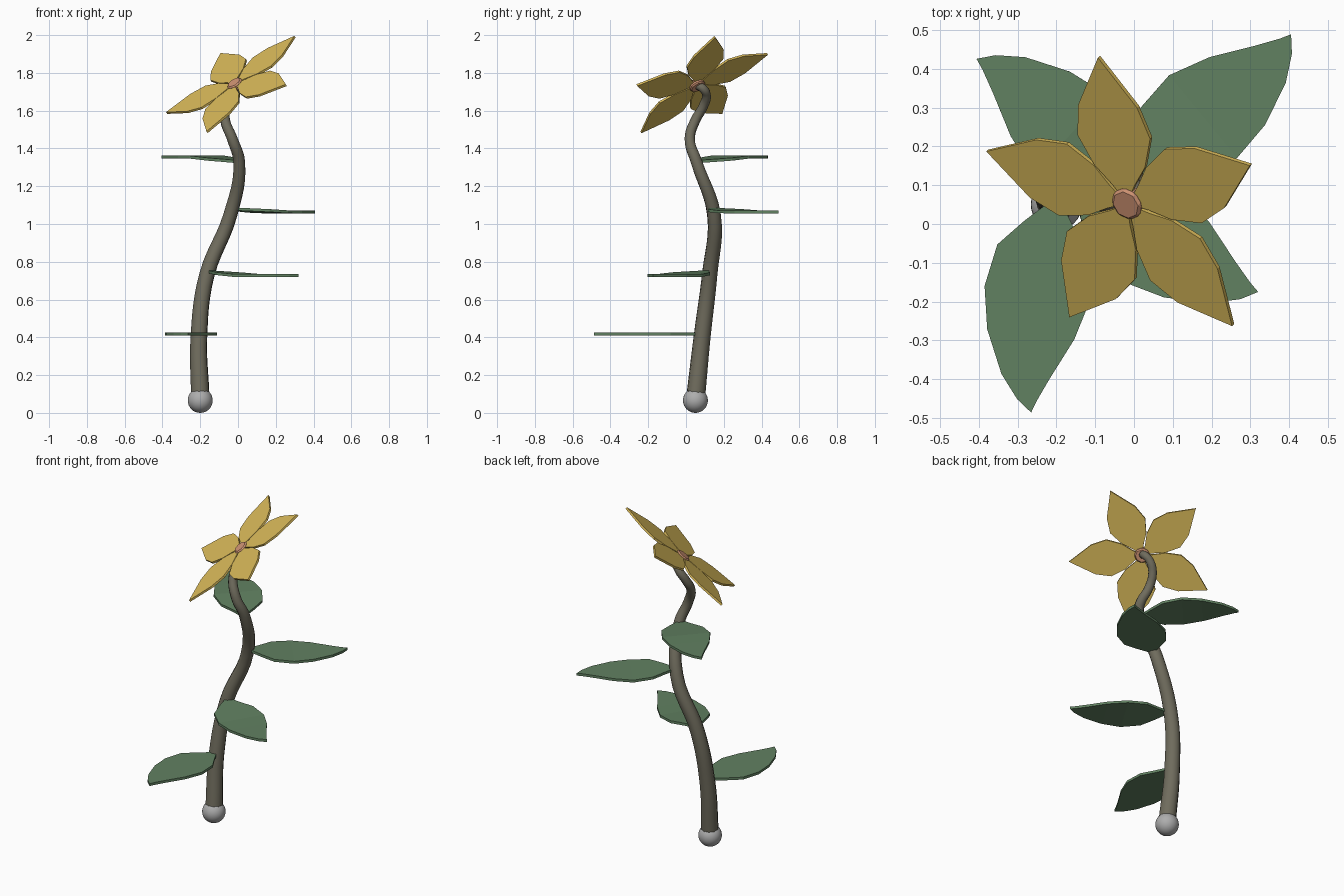
import bpy
import bmesh
from math import atan2, radians
from mathutils import Matrix, Vector

cube = bpy.data.objects.get("Cube")
if cube:
    bpy.data.objects.remove(cube, do_unlink=True)


def material(name, rgb):
    mat = bpy.data.materials.new(name)
    mat.use_nodes = True
    mat.diffuse_color = (*rgb, 1)
    bsdf = next(n for n in mat.node_tree.nodes if n.type == 'BSDF_PRINCIPLED')
    bsdf.inputs["Base Color"].default_value = (*rgb, 1)
    return mat


petal_yellow = material("petal yellow", (0.68, 0.48, 0.1))
centre_brown = material("centre brown", (0.62, 0.29, 0.17))
leaf_green = material("leaf green", (0.12, 0.22, 0.12))
stem_olive = material("stem olive", (0.16, 0.15, 0.11))
root_grey = material("root grey", (0.42, 0.42, 0.42))


def blade(name, rows, matrix, thickness, mat, base_lift=0.0):
    """Thin plate along +x from rows of (distance, left width, right width)."""
    bm = bmesh.new()
    previous = None
    for along, left, right in rows:
        lift = base_lift * max(0, 1 - along / 0.25)
        widths = [left, -right] if left + right > 0 else [0]
        row = [bm.verts.new((along, w, lift)) for w in widths]
        if previous:
            bm.faces.new([previous[1]] + row[::-1] + [previous[0]])
        previous = row
    bmesh.ops.recalc_face_normals(bm, faces=bm.faces[:])
    mesh = bpy.data.meshes.new(name)
    bm.to_mesh(mesh)
    bm.free()
    mesh.materials.append(mat)
    obj = bpy.data.objects.new(name, mesh)
    bpy.context.collection.objects.link(obj)
    obj.matrix_world = matrix
    solid = obj.modifiers.new("thickness", 'SOLIDIFY')
    solid.thickness = thickness
    solid.offset = 0
    return obj


# Root ball
bpy.ops.mesh.primitive_uv_sphere_add(segments=32, ring_count=16, radius=0.066,
                                     location=(-0.2, 0.05, 0.066))
root = bpy.context.object
root.name = "root_ball"
root.data.materials.append(root_grey)
bpy.ops.object.shade_smooth()

# Tapered, winding stem: x, y, z, radius
path = [(-0.2, 0.052, 0.09, 0.05), (-0.207, 0.085, 0.4, 0.045),
        (-0.165, 0.125, 0.73, 0.041), (-0.04, 0.148, 1.05, 0.037),
        (0.006, 0.055, 1.33, 0.031), (-0.03, 0.02, 1.45, 0.028),
        (-0.068, 0.05, 1.55, 0.026), (-0.06, 0.09, 1.62, 0.025),
        (-0.025, 0.108, 1.68, 0.024), (0.0, 0.092, 1.715, 0.023),
        (-0.012, 0.06, 1.735, 0.022)]
curve = bpy.data.curves.new("stem", 'CURVE')
curve.dimensions = '3D'
curve.bevel_depth = 1
curve.bevel_resolution = 3
curve.resolution_u = 6
curve.use_fill_caps = True
spline = curve.splines.new('BEZIER')
spline.bezier_points.add(len(path) - 1)
for point, (x, y, z, r) in zip(spline.bezier_points, path):
    point.co = (x, y, z)
    point.radius = r
    point.handle_left_type = point.handle_right_type = 'AUTO'
curve.materials.append(stem_olive)
stem = bpy.data.objects.new("stem", curve)
bpy.context.collection.objects.link(stem)
bpy.ops.object.select_all(action='DESELECT')
stem.select_set(True)
bpy.context.view_layer.objects.active = stem
bpy.ops.object.convert(target='MESH')
bpy.ops.object.shade_smooth_by_angle(angle=radians(50))

# Leaves: one curved outline aimed at four tips
leaf_rows = [(0, 0.012, 0.012), (0.06, 0.05, 0.075), (0.13, 0.1, 0.138),
             (0.24, 0.118, 0.158), (0.35, 0.088, 0.138),
             (0.46, 0.036, 0.088), (0.52, 0.01, 0.04), (0.55, 0, 0)]
leaves = [("lower_leaf", (-0.2, 0.06, 0.417), (-0.265, -0.485), 0.0),
          ("low_middle_leaf", (-0.15, 0.11, 0.727), (0.32, -0.175), 0.02),
          ("high_middle_leaf", (-0.02, 0.14, 1.064), (0.4, 0.485), 0.015),
          ("upper_leaf", (0, 0.055, 1.355), (-0.403, 0.423), -0.025)]
for name, base, tip, lift in leaves:
    turn = atan2(tip[1] - base[1], tip[0] - base[0])
    matrix = Matrix.Translation(base) @ Matrix.Rotation(turn, 4, 'Z')
    blade(name, leaf_rows, matrix, 0.015, leaf_green, lift)

# Flower frame: local z is the facing direction, local x the first petal
normal = Vector((-0.624, -0.551, 1)).normalized()
first = Vector((-0.075, 0.375, 0.16))
first = (first - normal * first.dot(normal)).normalized()
side = normal.cross(first)
flower = Matrix.Translation((-0.015, 0.055, 1.74)) @ Matrix(
    (first, side, normal)).transposed().to_4x4()

# Five pointed petals
petal_half = [(0.02, 0.012), (0.054, 0.034), (0.107, 0.076), (0.19, 0.109),
              (0.278, 0.088), (0.416, 0)]
for i in range(5):
    matrix = flower @ Matrix.Rotation(radians(72 * i), 4, 'Z')
    blade(f"petal_{i + 1}", [(d, w, w) for d, w in petal_half],
          matrix, 0.012, petal_yellow)

# Eight-sided flower centre
bpy.ops.mesh.primitive_cylinder_add(vertices=8, radius=0.045, depth=0.036)
centre = bpy.context.object
centre.name = "flower_centre"
centre.matrix_world = flower @ Matrix.Translation((0, 0, -0.004))
centre.data.materials.append(centre_brown)
bevel = centre.modifiers.new("soft rim", 'BEVEL')
bevel.width = 0.007
bevel.segments = 1
